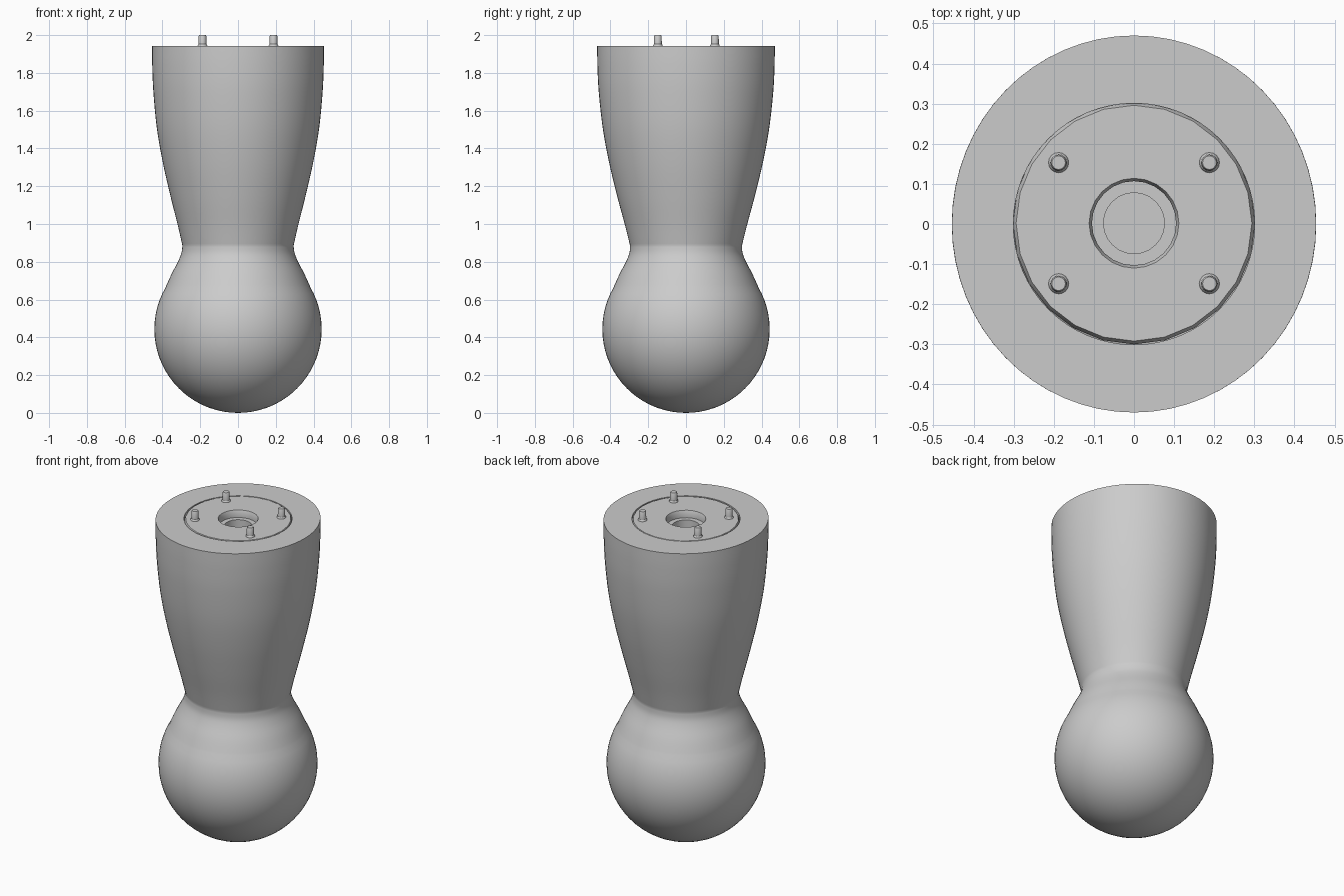
import bpy, bmesh, math

if "Cube" in bpy.data.objects:
    bpy.data.objects.remove(bpy.data.objects["Cube"])

grey = bpy.data.materials.new("plain grey")
grey.diffuse_color = (0.6, 0.6, 0.6, 1)
grey.use_nodes = True
grey.node_tree.nodes["Principled BSDF"].inputs["Base Color"].default_value = grey.diffuse_color


def lathe(name, profile, sides, center=(0, 0), angle=35):
    """Spin (rx, ry, z) points round z; a zero radius becomes a pole."""
    bm = bmesh.new()
    rings = []
    for rx, ry, z in profile:
        n = 1 if rx < 1e-5 else sides
        rings.append([bm.verts.new((center[0] + rx * math.cos(2 * math.pi * i / sides),
                                    center[1] + ry * math.sin(2 * math.pi * i / sides), z))
                      for i in range(n)])
    for a, b in zip(rings, rings[1:]):
        for i in range(sides):
            j = (i + 1) % sides
            quad = [a[i % len(a)], a[j % len(a)], b[j % len(b)], b[i % len(b)]]
            bm.faces.new(list(dict.fromkeys(quad)))
    me = bpy.data.meshes.new(name)
    bm.to_mesh(me)
    bm.free()
    me.materials.append(grey)
    ob = bpy.data.objects.new(name, me)
    bpy.context.collection.objects.link(ob)
    bpy.ops.object.select_all(action='DESELECT')
    ob.select_set(True)
    bpy.context.view_layer.objects.active = ob
    bpy.ops.object.shade_smooth_by_angle(angle=math.radians(angle))
    return ob


def spline(pts, steps=6):
    """Catmull-Rom curve through the points."""
    out = []
    p = [pts[0]] + pts + [pts[-1]]
    for a, b, c, d in zip(p, p[1:], p[2:], p[3:]):
        for s in range(steps):
            t = s / steps
            out.append(tuple(0.5 * (2 * y + (z - x) * t + (2 * x - 5 * y + 4 * z - w) * t * t
                                    + (3 * y - x - 3 * z + w) * t ** 3)
                             for x, y, z, w in zip(a, b, c, d)))
    return out + [pts[-1]]


# ball foot: round underside flowing into the neck
R = 0.443
ball = []
for i in range(25):
    a = math.radians(-90 + 120 * i / 24)
    r = R * math.cos(a) if i else 0
    ball.append((r, r, 0.445 + R * math.sin(a) - 0.002 * (i > 0) + (-0.002) * (i == 0)))
neck = spline([ball[-1], (0.352, 0.352, 0.735), (0.318, 0.318, 0.80),
               (0.300, 0.300, 0.845), (0.294, 0.296, 0.885)], 4)
# tapered leg, slightly deeper than wide at the top
leg = spline([(0.294, 0.296, 0.885), (0.318, 0.322, 0.99), (0.358, 0.365, 1.15),
              (0.399, 0.408, 1.33), (0.430, 0.441, 1.51), (0.448, 0.462, 1.70),
              (0.454, 0.469, 1.84), (0.454, 0.470, 1.943)])
lathe("leg_and_ball", ball + neck[1:] + leg[1:], 64)

# flat top rim out to the leg edge, round hole for the mounting plate
rim = lathe("top_rim", [(0.454, 0.470, 1.943), (0.301, 0.301, 1.943), (0.301, 0.301, 1.92)], 64)

# mounting plate with bevelled edge and a stepped centre socket
lathe("mounting_plate", [(r, r, z) for r, z in [
    (0.302, 1.92), (0.300, 1.93), (0.294, 1.943), (0.112, 1.943), (0.105, 1.925),
    (0.105, 1.90), (0.076, 1.90), (0.076, 1.85), (0, 1.85)]], 24, (0, 0.002))

# four locating pins
for sx in (-1, 1):
    for sy in (-1, 1):
        lathe("pin_%s_%s" % ("left" if sx < 0 else "right", "front" if sy < 0 else "back"),
              [(r, r, z) for r, z in [(0.026, 1.935), (0.025, 1.947), (0.021, 1.952),
                                      (0.020, 1.995), (0.017, 2.0), (0, 2.0)]],
              16, (sx * 0.188, sy * 0.151 + 0.002))
